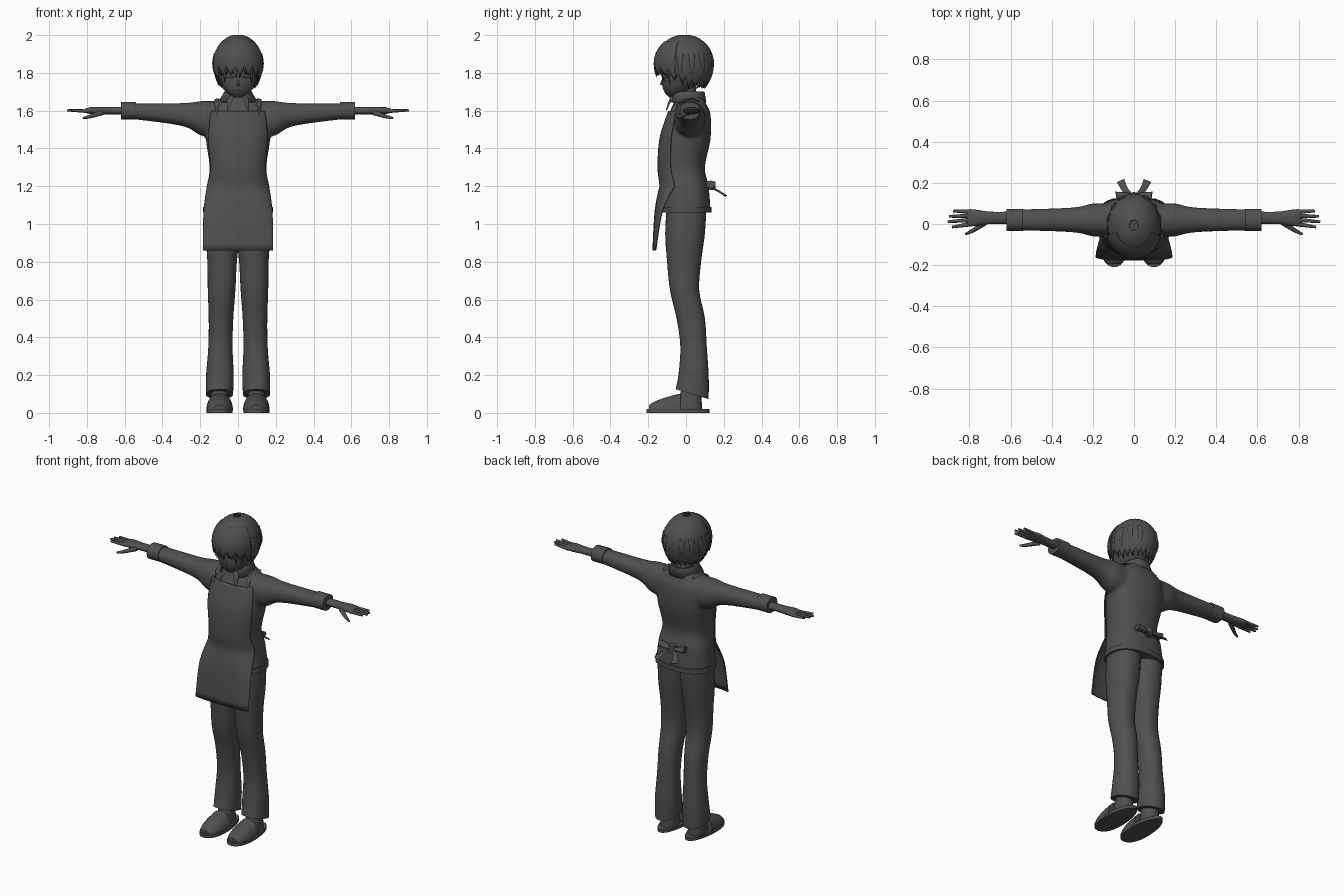
import bpy, bmesh
from math import sin, cos, pi, radians
from mathutils import Vector

if "Cube" in bpy.data.objects:
    bpy.data.objects.remove(bpy.data.objects["Cube"])

shade = 0.08
grey = (shade, shade, shade, 1)
material = bpy.data.materials.new("charcoal grey")
material.use_nodes = True
material.diffuse_color = grey
material.node_tree.nodes["Principled BSDF"].inputs["Base Color"].default_value = grey


def blend(a, b, t):
    return [p + (q - p) * t for p, q in zip(a, b)]


def fine(rows, steps=4):
    """Catmull-Rom interpolation of rows of numbers."""
    result = []
    for i in range(len(rows) - 1):
        before, after = rows[max(i - 1, 0)], rows[min(i + 2, len(rows) - 1)]
        for j in range(steps):
            t = j / steps
            result.append([q + t * (r - p + t * (2 * p - 5 * q + 4 * r - s + t * (3 * (q - r) + s - p))) / 2
                           for p, q, r, s in zip(before, rows[i], rows[i + 1], after)])
    return result + [list(rows[-1])]


def oval(centre, side, up, power=2.2, half=pi, count=32):
    """Superellipse ring, or an open arc centred on the direction opposite to up."""
    def bend(value):
        return abs(value) ** (2 / power) * (1 if value > 0 else -1)
    last = count if half == pi else count - 1
    angles = [-pi / 2 - half + 2 * half * i / last for i in range(count)]
    return [Vector(centre) + Vector(side) * bend(cos(a)) + Vector(up) * bend(sin(a)) for a in angles]


def level(z, width, front, back, x=0, power=2.2, half=pi):
    """Horizontal ring from its half width and its front and back y."""
    return oval((x, (front + back) / 2, z), (width, 0, 0), (0, (back - front) / 2, 0), power, half)


def upright(rows, x=0, lean=0, power=2.2):
    return [level(z, w, front, back, x + lean * z, power) for z, w, front, back in fine(rows)]


def limb(rows, y, side=1):
    """Rings along x from rows of x, z, half depth and half height."""
    return [oval((side * x, y, z), (0, depth, 0), (0, 0, height)) for x, z, depth, height in fine(rows)]


def strand(points, start, end, flat=1.0):
    """Rounded strip along points, its radius going from start to end."""
    path = [Vector(p) for p in fine(points)]
    rings = []
    for i, p in enumerate(path):
        along = (path[min(i + 1, len(path) - 1)] - path[max(i - 1, 0)]).normalized()
        outward = Vector((p.x, p.y, 0)) if abs(along.z) > 0.8 else Vector((0, 0, 1))
        side = along.cross(outward).normalized()
        radius = start + (end - start) * i / (len(path) - 1)
        rings.append(oval(p, side * radius, along.cross(side) * radius * flat, count=12))
    return rings


def part(name, *shells, mirror=False, sheet=False, closed=True, voxel=0):
    """Make an object by bridging each shell's rings with quads."""
    bm = bmesh.new()
    for rings in shells:
        loops = [[bm.verts.new(p) for p in ring] for ring in rings]
        count = len(loops[0])
        for low, high in zip(loops, loops[1:]):
            for i in range(count if closed else count - 1):
                j = (i + 1) % count
                bm.faces.new((low[i], low[j], high[j], high[i]))
        if not sheet:
            bm.faces.new(loops[0])
            bm.faces.new(loops[-1])
    bmesh.ops.recalc_face_normals(bm, faces=bm.faces)
    mesh = bpy.data.meshes.new(name)
    bm.to_mesh(mesh)
    bm.free()
    mesh.materials.append(material)
    item = bpy.data.objects.new(name, mesh)
    bpy.context.collection.objects.link(item)
    bpy.ops.object.select_all(action='DESELECT')
    item.select_set(True)
    bpy.context.view_layer.objects.active = item
    bpy.ops.object.shade_smooth_by_angle(angle=radians(50))
    if voxel:
        remesh = item.modifiers.new("join", 'REMESH')
        remesh.mode, remesh.voxel_size, remesh.use_smooth_shade = 'VOXEL', voxel, True
        item.modifiers.new("soften", 'SMOOTH').iterations = 5
    if sheet:
        cloth = item.modifiers.new("thickness", 'SOLIDIFY')
        cloth.thickness, cloth.offset = 0.006, 0
    if mirror:
        item.modifiers.new("mirror", 'MIRROR')


# Sweater: body and both sleeves blended into one surface
torso = fine([(1.07, .18, -.13, .13), (1.2, .165, -.13, .12), (1.3, .15, -.14, .1), (1.45, .17, -.13, .13),
              (1.58, .165, -.09, .13), (1.63, .14, -.07, .11), (1.68, .07, -.05, .09)])
sleeve = [(.1, 1.55, .08, .1), (.2, 1.56, .08, .09), (.3, 1.58, .06, .06), (.6, 1.6, .05, .04)]
part("sweater", [level(*row, power=2.4) for row in torso], limb(sleeve, .02), limb(sleeve, .02, -1), voxel=.01)
part("sweater_cuff", limb([(x, 1.6, .053, .047) for x in (.54, .62)], .02), mirror=True)
part("sweater_hem", [level(z, .184, -.134, .134, power=2.4) for z in (1.06, 1.09)])

# Hands: palm, four fingers and a thumb
palm = limb([(.6, 1.6, .03, .02), (.7, 1.6, .03, .02), (.77, 1.6, .04, .02), (.81, 1.6, .04, .01)], .03)
fingers = []
for i, tip in enumerate((.885, .905, .9, .88)):
    root = .02 * i
    fingers.append(strand([(.79, root, 1.597), (tip, root * 1.3 - .015, 1.602)], .012, .006, .9))
thumb = strand([(.72, .01, 1.59), (.78, -.03, 1.57), (.82, -.05, 1.56)], .015, .005)
part("hand", palm, *fingers, thumb, mirror=True)

# Neck and the open shirt collar, folded over
part("neck", upright([(1.6, .06, -.03, .07), (1.66, .05, -.04, .06), (1.74, .05, -.05, .05)]))
collar = [(1.66, .06, -.055, .085), (1.7, .065, -.06, .095), (1.7, .07, -.066, .1), (1.645, .1, -.075, .12)]
opening = radians(150)
part("shirt_collar", [[Vector((-p.x, .03 - p.y, p.z)) for p in level(*row, half=opening)] for row in collar],
     closed=False, sheet=True)
part("collar_point", strand([(.03, -.06, 1.69), (.045, -.085, 1.65), (.055, -.105, 1.6)], .025, .004, .2), mirror=True)

# Apron: bib wrapped round the chest, then a free hanging skirt
bib = [(z, w + .006, front - .008, back + .006) for z, w, front, back in torso if 1.19 < z < 1.6]
skirt = fine([(.86, .185, -.175, -.14), (1.07, .185, -.163, -.05), bib[0]])
apron = [level(*row, power=2.4, half=radians(70 + (1.2 - row[0]) * 42)) for row in skirt[:-1] + bib]
part("apron", apron, closed=False, sheet=True)
part("apron_strap", strand([(.12, -.075, 1.57), (.11, -.05, 1.63), (.11, .02, 1.66), (.1, .07, 1.65)],
                           .014, .014, .25), mirror=True)

# Bow at the back of the waist
part("bow_knot", upright([(z, .02, .11, .155) for z in (1.18, 1.225)]))
part("bow_loop", strand([(.01, .135, 1.2), (.05, .135, 1.207), (.085, .13, 1.21)], .012, .028, .7), mirror=True)
part("bow_tail", strand([(.015, .14, 1.19), (.045, .17, 1.175), (.065, .21, 1.15)], .01, .02, .2), mirror=True)

# Trousers: two legs meeting at the seat, with hems dipping at the heel
leg = upright([(1.12, .09, -.1, .11), (.95, .09, -.11, .1), (.8, .078, -.1, .08), (.65, .073, -.085, .07),
               (.5, .065, -.05, .1), (.35, .064, -.03, .11), (.2, .073, -.04, .12), (.1, .072, -.055, .12)], .1, -.02)
for ring in leg:
    for point in ring:
        point.z -= max(0, .2 - ring[0].z) * 3 * (point.y - .03) if point is not ring[0] else 0
    ring[0].z = (ring[1].z + ring[-1].z) / 2
part("trouser_leg", leg, mirror=True)

# Slippers: flat sole narrowing to the heel, domed toe cover, sock
foot = .097
sole = [level(z, .065, -.21, .125, foot) for z in (0, .02)]
for point in sole[0] + sole[1]:
    point.x = foot + (point.x - foot) * (1 - point.y)
part("slipper_sole", sole, mirror=True)
cover = []
for i in range(1, 13):
    t = i / 12
    width, height = .07 * (1 - (1 - t) ** 3) ** .5, .09 * t ** .45
    cover.append(oval((foot, .18 * t - .21, .012), (width, 0, 0), (0, 0, -height), half=pi / 2))
part("slipper_cover", cover, mirror=True)
part("sock", upright([(.015, .05, -.05, .085), (.15, .042, -.02, .08)], foot), mirror=True)

# Head with nose, mouth and closed eyelids
part("head", upright([(1.67, .02, -.09, -.06), (1.7, .065, -.115, .01), (1.74, .093, -.126, .06),
                      (1.79, .108, -.127, .09), (1.87, .11, -.13, .11), (1.95, .06, -.07, .06)]))
part("nose", strand([(0, -.12, 1.775), (0, -.13, 1.735)], .003, .009))
part("lips", strand([(x, abs(x) / 4 - .118, 1.71) for x in (-.02, 0, .02)], .003, .003))
part("eyelid", strand([(.025, -.125, 1.78), (.05, -.115, 1.775), (.075, -.1, 1.78)], .003, .003), mirror=True)


# Hair: domed shell with a jagged lower edge, a raised fringe and loose locks
def hair_point(angle, z, grow=0.0):
    rise = (z - 1.85) / (.15 if z > 1.85 else .18)
    reach = max(1 - rise * rise, 0) ** .5
    return Vector(((.129 + grow) * reach * sin(angle), -.008 - (.153 + grow) * reach * cos(angle), z))


def hair_edge(angle, teeth):
    jag = abs((angle * teeth / (2 * pi) + .3) % 1 - .5)
    return 1.785 - .07 * min(max(abs(angle) - .8, 0), 1) + .1 * jag


def hair_layer(name, span, top, teeth, grow, count=96, rows=12):
    closed = span == pi
    rings = []
    for j in range(rows + 1):
        lift = sin(j / rows * pi / 2)
        angles = [span * (2 * i / (count if closed else count - 1) - 1) for i in range(count)]
        edges = [hair_edge(a, teeth) for a in angles]
        rings.append([hair_point(a, e + (top - e) * lift, grow) for a, e in zip(angles, edges)])
    part(name, rings, closed=closed, sheet=True)


hair_layer("hair", pi, 1.998, 22, 0)
hair_layer("fringe", 1.25, 1.965, 17, .007)
locks = []
for i in range(7):
    angle = .15 + .42 * i
    tip = 1.78 - .05 * min(angle, 1)
    turn = .1 if i % 2 else -.1
    locks.append(strand([hair_point(angle, 1.9), hair_point(angle, 1.83, .004),
                         hair_point(angle + turn, tip, .008)], .02, .002, .4))
part("hair_lock", *locks, mirror=True)
